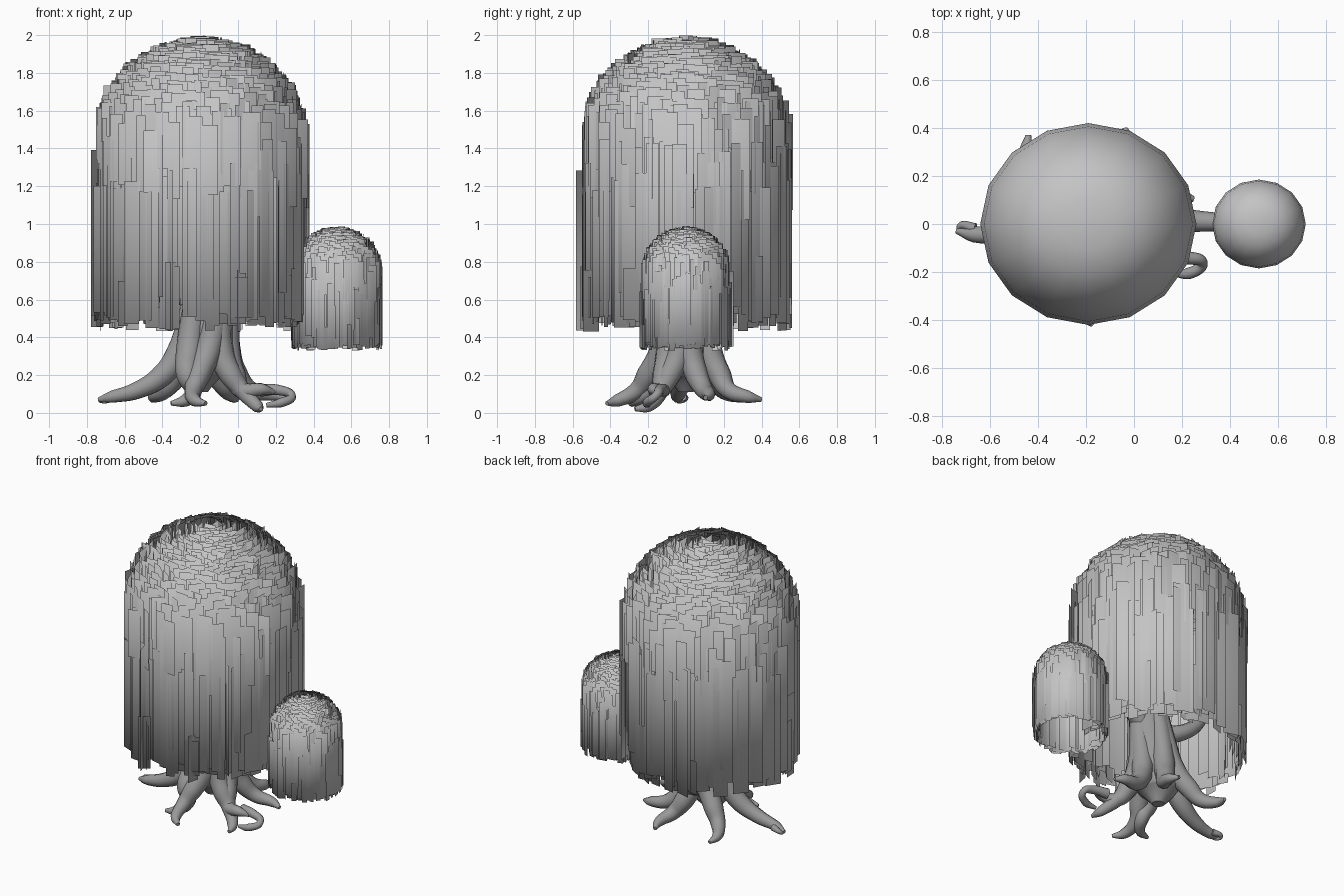
import bpy, bmesh, random
from math import sin, cos, pi, radians, sqrt
from mathutils import Vector

random.seed(4)
if "Cube" in bpy.data.objects:
    bpy.data.objects.remove(bpy.data.objects["Cube"])


def material(name, grey):
    mat = bpy.data.materials.new(name)
    mat.use_nodes = True
    colour = (grey, grey, grey, 1)
    mat.diffuse_color = colour
    bsdf = mat.node_tree.nodes["Principled BSDF"]
    bsdf.inputs["Base Color"].default_value = colour
    bsdf.inputs["Roughness"].default_value = 0.9
    return mat


leaf = material("foliage grey", 0.55)
bark = material("bark grey", 0.32)


def mesh_object(name, bm, mat):
    for f in bm.faces:
        f.smooth = True
    mesh = bpy.data.meshes.new(name)
    bm.to_mesh(mesh)
    bm.free()
    mesh.materials.append(mat)
    obj = bpy.data.objects.new(name, mesh)
    bpy.context.collection.objects.link(obj)
    return mesh


def branch(name, points):
    """Tapering round limb through (position, radius) pairs."""
    curve = bpy.data.curves.new(name, "CURVE")
    curve.dimensions = "3D"
    curve.bevel_depth = 1
    curve.bevel_resolution = 3
    curve.resolution_u = 6
    curve.use_fill_caps = True
    spline = curve.splines.new("BEZIER")
    spline.bezier_points.add(len(points) - 1)
    for bp, (pos, radius) in zip(spline.bezier_points, points):
        bp.co = pos
        bp.radius = radius
        bp.handle_left_type = bp.handle_right_type = "AUTO"
    curve.materials.append(bark)
    obj = bpy.data.objects.new(name, curve)
    bpy.context.collection.objects.link(obj)
    bpy.ops.object.select_all(action="DESELECT")
    obj.select_set(True)
    bpy.context.view_layer.objects.active = obj
    bpy.ops.object.convert(target="MESH")
    bpy.ops.object.shade_smooth()


def dome(name, x, rx, ry, middle, top):
    """Smooth, flat-topped open shell beneath the hanging leaves."""
    bm = bmesh.new()
    bmesh.ops.create_uvsphere(bm, u_segments=16, v_segments=12, radius=1)
    low = [v for v in bm.verts if v.co.z < -0.4]
    bmesh.ops.delete(bm, geom=low, context="VERTS")
    for v in bm.verts:
        z = v.co.z
        if z > 0.01:
            z = sqrt(max(0, 1 - v.co.xy.length ** 2.8))
        v.co = Vector((x + v.co.x * rx, v.co.y * ry, middle + z * (top - middle)))
    mesh_object(name, bm, leaf)


def hang_card(bm, x, radius, angle, top, bottom, width):
    """One upright flat strip of leaves, turned roughly outward."""
    centre = Vector((x + radius * cos(angle), radius * sin(angle) * 0.985, 0))
    yaw = angle + pi / 2 + random.gauss(0, 0.35)
    side = Vector((cos(yaw), sin(yaw), 0)) * width / 2
    up = Vector((0, 0, 1))
    corners = [centre - side + up * bottom, centre + side + up * bottom,
               centre + side + up * top, centre - side + up * top]
    bm.faces.new([bm.verts.new(c) for c in corners])


def foliage(name, x, radius, bottom, shoulder, top, width, cap_count, wall_count):
    bm = bmesh.new()
    rise = top - shoulder
    golden = pi * (3 - sqrt(5))
    # Cap strips spread evenly over the rounded crown
    for i in range(cap_count):
        s = sqrt((i + 0.5) / cap_count)
        z = shoulder + rise * sqrt(1 - s * s)
        length = rise * random.uniform(0.35, 0.7) * (0.5 + s)
        hang_card(bm, x, radius * s * 0.97, i * golden, z - rise * random.uniform(0, 0.05),
                  z - length, width * random.uniform(0.7, 1.3))
    # Long wall strips, in an upper and a lower tier
    drop = shoulder - bottom
    for i in range(wall_count):
        angle = 2 * pi * i / wall_count * 3 + random.uniform(-0.04, 0.04)
        high = shoulder + rise * random.uniform(-0.3, 0.35)
        low = bottom + drop * random.uniform(0.03, 0.2)
        if i % 3 == 0:
            high = shoulder - drop * random.uniform(0.12, 0.3)
            low = bottom + drop * random.uniform(0, 0.1)
        elif i % 9 == 1:
            high = bottom + drop * random.uniform(0.25, 0.4)
            low = bottom + drop * random.uniform(0, 0.08)
        out = 0.985 if high < shoulder else 0.92
        hang_card(bm, x, radius * out * random.uniform(0.92, 1), angle, high, low,
                  width * random.uniform(0.6, 1.4))
    bm.normal_update()
    mesh = mesh_object(name, bm, leaf)
    # Part-rounded normals make the separate strips shade as one soft crown
    core = Vector((x, 0, bottom + drop * 0.7))
    mesh.normals_split_custom_set_from_vertices(
        [((v.co - core).normalized() + v.normal * 0.6).normalized() for v in mesh.vertices])


# Large crown and small side crown
dome("crown_dome", -0.19, 0.45, 0.42, 1.4, 1.91)
foliage("crown_leaves", -0.195, 0.578, 0.43, 1.48, 2.0, 0.08, 620, 270)
dome("side_crown_dome", 0.52, 0.195, 0.185, 0.74, 0.95)
foliage("side_crown_leaves", 0.525, 0.243, 0.33, 0.77, 0.99, 0.038, 420, 240)

# Trunk core and the limbs inside the crown
centre = Vector((-0.2, 0, 0))
branch("trunk", [(centre + Vector((0, 0, 0.11)), 0.04), (centre + Vector((0, 0, 0.22)), 0.14),
                 (centre + Vector((0.05, 0, 0.45)), 0.13), (centre + Vector((0.1, 0, 0.8)), 0.11),
                 (centre + Vector((0.06, 0, 1.4)), 0.05)])
branch("side_limb", [((-0.12, 0, 0.6), 0.08), ((0.05, 0.02, 0.72), 0.06),
                     ((0.3, 0.01, 0.72), 0.042), ((0.52, 0, 0.85), 0.025)])
branch("back_limb", [((-0.15, 0, 0.6), 0.07), ((-0.33, 0.1, 0.64), 0.05),
                     ((-0.47, 0.12, 0.8), 0.035), ((-0.5, 0.1, 1.1), 0.02)])

# Roots: direction in degrees, reach, tip height, sideways curl
roots = [("left_root", 183, 0.54, 0.07, 0.1), ("front_left_root", -118, 0.33, 0.05, 0.5),
         ("front_root", -86, 0.42, 0.05, -0.35), ("front_right_root", -40, 0.42, 0.02, 0.25),
         ("right_root", -21, 0.42, 0.11, -0.3), ("back_right_root", 13, 0.46, 0.08, 0.2),
         ("back_root", 68, 0.43, 0.07, -0.3), ("back_left_root", 123, 0.44, 0.07, 0.3)]
for name, heading, reach, tip, curl in roots:
    path = []
    steps = [(0.07, 0.95, 0.05, -1.4), (0.1, 0.5, 0.068, -0.9), (0.13, 0.32, 0.07, -0.3),
             (0.2, 0.2, 0.062, 0.3), (reach * 0.62, 0.12, 0.047, 0.6),
             (reach * 0.87, tip + 0.015, 0.033, 0.4), (reach, tip, 0.012, 0)]
    for distance, z, thick, bend in steps:
        angle = radians(heading) + curl * bend
        lean = 0.15 * max(0, z - 0.2)
        path.append((centre + Vector((distance * cos(angle) + lean, distance * sin(angle), z)), thick))
    branch(name, path)

# Hooked tips on the two side roots
branch("left_root_tip", [((-0.66, -0.02, 0.085), 0.024), ((-0.725, -0.01, 0.07), 0.014),
                         ((-0.71, -0.035, 0.06), 0.01), ((-0.66, -0.05, 0.06), 0.003)])
branch("right_root_tip", [((0.12, -0.12, 0.12), 0.035), ((0.22, -0.14, 0.12), 0.028),
                          ((0.285, -0.16, 0.09), 0.022), ((0.23, -0.205, 0.055), 0.025),
                          ((0.15, -0.2, 0.04), 0.012)])
